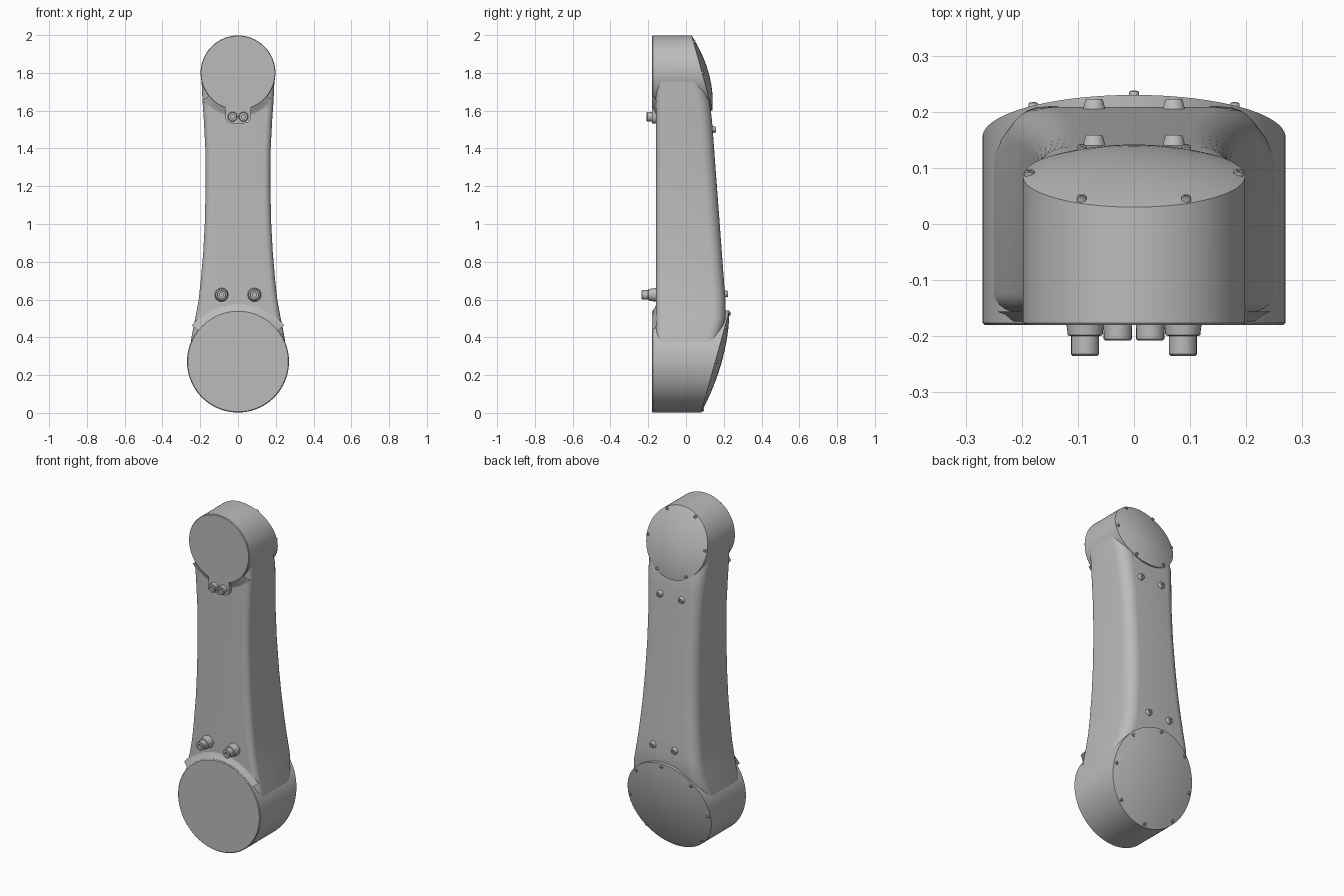
import bpy, bmesh, math
from mathutils import Vector

cube = bpy.data.objects.get("Cube")
if cube:
    bpy.data.objects.remove(cube, do_unlink=True)

grey = bpy.data.materials.new("light_grey")
grey.use_nodes = True
COLOUR = (0.5, 0.5, 0.5, 1)
grey.diffuse_color = COLOUR
grey.node_tree.nodes["Principled BSDF"].inputs["Base Color"].default_value = COLOUR


def loft(name, rings, angle=35):
    """Skin a list of equal closed rings and cap both ends."""
    bm = bmesh.new()
    loops = [[bm.verts.new(p) for p in ring] for ring in rings]
    n = len(loops[0])
    for a, b in zip(loops, loops[1:]):
        for i in range(n):
            j = (i + 1) % n
            bm.faces.new((a[i], a[j], b[j], b[i]))
    bm.faces.new(loops[0])
    bm.faces.new(loops[-1])
    return finish(name, bm, angle)


def finish(name, bm, angle):
    bmesh.ops.recalc_face_normals(bm, faces=bm.faces)
    mesh = bpy.data.meshes.new(name)
    bm.to_mesh(mesh)
    bm.free()
    mesh.materials.append(grey)
    ob = bpy.data.objects.new(name, mesh)
    bpy.context.collection.objects.link(ob)
    bpy.ops.object.select_all(action='DESELECT')
    ob.select_set(True)
    bpy.context.view_layer.objects.active = ob
    bpy.ops.object.shade_smooth_by_angle(angle=math.radians(angle))
    return ob


def turned(name, base, axis, profile, sides=24):
    """Turn a (distance, radius) profile about an axis from base."""
    axis = Vector(axis).normalized()
    u = axis.orthogonal().normalized()
    v = axis.cross(u)
    turns = [math.tau * i / sides for i in range(sides)]
    return loft(name, [[Vector(base) + axis * d + (u * math.cos(t) + v * math.sin(t)) * r
                        for t in turns] for d, r in profile])


FRONT = -0.18      # front of the joint housings
ARM_FRONT = -0.158  # front of the arm
DOME = 0.035


def joint(name, zc, r, mid, tilt, screws, offset):
    """Round housing with a slanted, domed back cover and rim screws."""
    def back(x, z):
        f = (x * x + z * z) / (r * r)
        return mid + tilt * z / r + DOME * (1 - f)

    turns = [math.tau * i / 96 for i in range(96)]

    def ring(f, y=None):
        pts = []
        for t in turns:
            x, z = r * f * math.cos(t), r * f * math.sin(t)
            pts.append((x, back(x, z) if y is None else y, zc + z))
        return pts

    rings = [ring(0.985, FRONT), ring(1, FRONT + 0.004), ring(1)]
    rings += [ring(f) for f in (0.98, 0.9, 0.8, 0.65, 0.5, 0.35, 0.2, 0.05)]
    loft(name + "_housing", rings, 30)
    for i in range(screws):
        t = math.tau * i / screws + offset
        x, z = 0.94 * r * math.cos(t), 0.94 * r * math.sin(t)
        turned(name + "_cover_screw", (x, back(x, z) - 0.006, zc + z),
               (0, 1, -tilt / r), [(0, 0.009), (0.011, 0.009), (0.013, 0.007),
                                  (0.013, 0.004), (0.009, 0.004)], 12)


joint("lower_joint", 0.272, 0.27, 0.155, 0.075, 8, 0)
joint("upper_joint", 1.8, 0.198, 0.085, -0.055, 6, 0)


# Arm: rounded cross-sections with a waist
def arm_back(z):
    return 0.253 - 0.0745 * z


def section(z, w, back):
    pts = []
    corners = [(w, ARM_FRONT, 0.035, -90), (w, back, 0.065, 0),
               (-w, back, 0.065, 90), (-w, ARM_FRONT, 0.035, 180)]
    for cx, cy, r, start in corners:
        ox = cx - math.copysign(r, cx)
        oy = cy + r if cy == ARM_FRONT else cy - r
        for k in range(8):
            t = math.radians(start + 90 * k / 7)
            pts.append((ox + r * math.cos(t), oy + r * math.sin(t), z))
    return pts


widths = [(0.34, 0.255), (0.42, 0.243), (0.5, 0.226), (0.6, 0.208), (0.7, 0.197),
          (0.85, 0.184), (1.0, 0.176), (1.2, 0.171), (1.4, 0.173), (1.55, 0.181),
          (1.65, 0.188), (1.76, 0.193)]
rings = []
for z, w in widths:
    back = min(arm_back(z), 0.07 + 0.278 * z, 0.14 - 0.3 * (z - 1.6))
    rings.append(section(z, w, back))
loft("arm", rings, 40)


# Sloped fillets where the housings meet the arm front
def fillet(name, zc, r, start, end):
    bm = bmesh.new()
    steps = 24
    prev = None
    for i in range(steps + 1):
        t = math.radians(start + (end - start) * i / steps)
        row = []
        for dr, y in ((-0.003, FRONT + 0.005), (0.008, -0.171),
                      (0.02, -0.162), (0.04, ARM_FRONT + 0.002)):
            row.append(bm.verts.new(((r + dr) * math.cos(t), y, zc + (r + dr) * math.sin(t))))
        if prev:
            for k in range(3):
                bm.faces.new((prev[k], prev[k + 1], row[k + 1], row[k]))
        prev = row
    ob = finish(name, bm, 60)
    if sum(p.normal.y for p in ob.data.polygons) > 0:
        ob.data.flip_normals()


fillet("lower_fillet", 0.272, 0.27, 38, 142)
fillet("upper_fillet", 1.8, 0.198, 218, 322)

# Tab below the upper joint, carrying two connectors
tab = []
for cx, cz, a in ((0.035, 1.565, -90), (0.035, 1.625, 0), (-0.035, 1.625, 90), (-0.035, 1.565, 180)):
    for k in range(7):
        t = math.radians(a + 15 * k)
        tab.append((cx + 0.032 * math.cos(t), cz + 0.032 * math.sin(t)))
loft("connector_tab", [[(x, y, z) for x, z in tab] for y in (-0.14, FRONT)])

# Connectors on the front, bosses on the back
for side, s in (("left", 1), ("right", -1)):
    turned(side + "_upper_connector", (s * 0.029, -0.15, 1.568), (0, -1, 0),
           [(0, 0.026), (0.055, 0.025), (0.058, 0.022), (0.058, 0.012), (0.045, 0.012)])
    turned(side + "_lower_connector", (s * 0.087, -0.14, 0.625), (0, -1, 0),
           [(0, 0.036), (0.02, 0.036), (0.058, 0.031), (0.06, 0.025), (0.092, 0.025),
            (0.095, 0.022), (0.095, 0.011), (0.08, 0.011)])
    for level, z in (("upper", 1.5), ("lower", 0.63)):
        turned(side + "_" + level + "_back_boss", (s * 0.071, arm_back(z) - 0.008, z), (0, 1, 0),
               [(0, 0.022), (0.022, 0.016), (0.025, 0.014), (0.025, 0.007), (0.018, 0.007)], 20)
